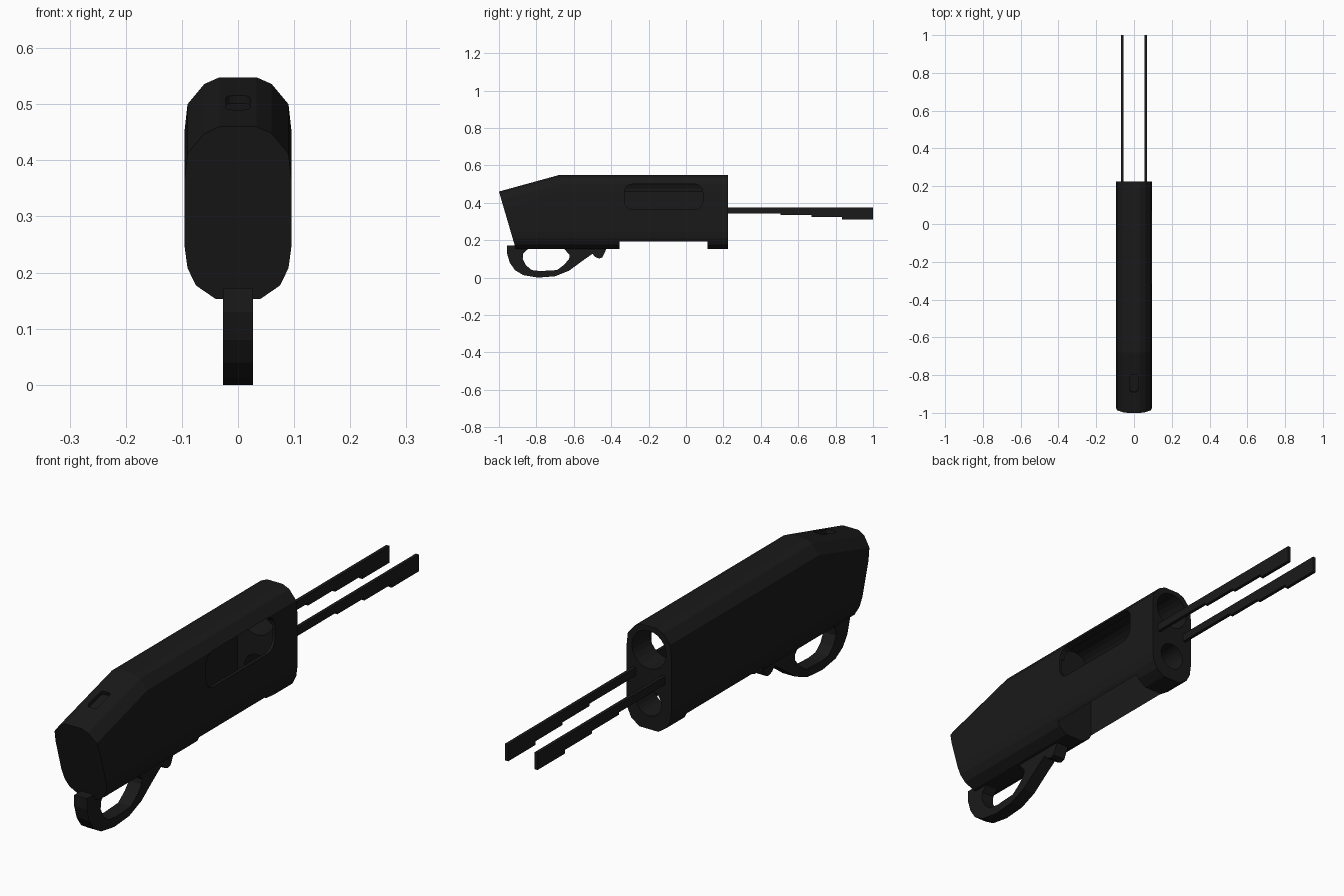
import bpy, bmesh, math
from mathutils import Matrix, Vector

if "Cube" in bpy.data.objects:
    bpy.data.objects.remove(bpy.data.objects["Cube"])

black = bpy.data.materials.new("gunmetal_black")
black.diffuse_color = (0.01, 0.01, 0.01, 1)
black.use_nodes = True
black.node_tree.nodes["Principled BSDF"].inputs["Base Color"].default_value = black.diffuse_color


def make(name, bm):
    bmesh.ops.recalc_face_normals(bm, faces=bm.faces)
    me = bpy.data.meshes.new(name)
    bm.to_mesh(me)
    bm.free()
    ob = bpy.data.objects.new(name, me)
    me.materials.append(black)
    bpy.context.collection.objects.link(ob)
    return ob


def loft(name, rings):
    bm = bmesh.new()
    vs = [[bm.verts.new(p) for p in r] for r in rings]
    n = len(vs[0])
    for a, b in zip(vs, vs[1:]):
        for i in range(n):
            j = (i + 1) % n
            bm.faces.new((a[i], a[j], b[j], b[i]))
    bm.faces.new(vs[0])
    bm.faces.new(vs[-1])
    return make(name, bm)


def prism(name, pts, axis, a, b):
    # extrude a 2D outline along x (y,z points), y (x,z points) or z (x,y points)
    put = {"x": lambda p, t: (t, p[0], p[1]),
           "y": lambda p, t: (p[0], t, p[1]),
           "z": lambda p, t: (p[0], p[1], t)}[axis]
    return loft(name, [[put(p, t) for p in pts] for t in (a, b)])


def rounded(cx, cy, w, h, r, seg=4):
    pts = []
    for k, (sx, sy) in enumerate([(1, 1), (-1, 1), (-1, -1), (1, -1)]):
        for i in range(seg + 1):
            t = math.pi / 2 * (k + i / seg)
            pts.append((cx + sx * (w / 2 - r) + r * math.cos(t),
                        cy + sy * (h / 2 - r) + r * math.sin(t)))
    return pts


def circle(cz, r, n=24):
    return [(r * math.cos(2 * math.pi * i / n), cz + r * math.sin(2 * math.pi * i / n))
            for i in range(n)]


def cut(ob, cutter):
    m = ob.modifiers.new("cut", "BOOLEAN")
    m.operation, m.solver, m.object = "DIFFERENCE", "EXACT", cutter
    bpy.context.view_layer.objects.active = ob
    bpy.ops.object.modifier_apply(modifier=m.name)
    bpy.data.objects.remove(cutter)


# receiver body: constant section, sloping top and slanted rear face
half = [(0.033, 0.553), (0.06, 0.541), (0.09, 0.505), (0.095, 0.46),
        (0.095, 0.25), (0.09, 0.213), (0.075, 0.182), (0.04, 0.158)]
sec = half + [(-x, z) for x, z in reversed(half)]
rear = []
for x, z in sec:
    z2 = z - 0.088 if z > 0.4 else z
    rear.append((x, -1 + (0.465 - z2) * 0.09 / 0.307, z2))
receiver = loft("receiver", [rear, [(x, -0.68, z) for x, z in sec],
                             [(x, 0.225, z) for x, z in sec]])

# inner cavity open at the bottom, barrel bore, magazine bore, ejection port
cut(receiver, prism("cavity_cutter", [(-0.083, 0.1), (0.083, 0.1), (0.083, 0.463), (-0.083, 0.463)],
                    "y", -0.355, 0.115))
cut(receiver, prism("barrel_cutter", circle(0.463, 0.073), "y", -0.355, 0.3))
cut(receiver, prism("magazine_cutter", circle(0.262, 0.053), "y", 0.05, 0.3))
cut(receiver, prism("port_cutter", rounded(-0.12, 0.437, 0.42, 0.136, 0.045), "x", 0.04, 0.15))

# shallow safety recess on the sloping top
safety = prism("safety_cutter", rounded(0, 0, 0.042, 0.095, 0.012, 3), "z", -0.015, 0.05)
safety.data.transform(Matrix.Translation((0, -0.845, 0.508)) @
                      Matrix.Rotation(math.atan2(0.088, 0.32), 4, "X"))
cut(receiver, safety)

# trigger guard: outline with an opening
outer = [(-0.957, 0.177), (-0.957, 0.135), (-0.942, 0.085), (-0.915, 0.045), (-0.87, 0.018),
         (-0.79, 0.005), (-0.7, 0.012), (-0.625, 0.042), (-0.56, 0.09), (-0.5, 0.132),
         (-0.485, 0.115), (-0.465, 0.107), (-0.447, 0.113), (-0.425, 0.16), (-0.425, 0.177)]
inner = [(-0.873, 0.105), (-0.855, 0.07), (-0.825, 0.045), (-0.78, 0.04), (-0.69, 0.045),
         (-0.65, 0.075), (-0.625, 0.105), (-0.622, 0.125), (-0.65, 0.157), (-0.7, 0.168),
         (-0.8, 0.168), (-0.85, 0.155), (-0.87, 0.135)]
guard = prism("trigger_guard", outer, "x", -0.027, 0.027)
cut(guard, prism("guard_cutter", inner, "x", -0.1, 0.1))

# twin action bars with stepped lower edge
bar = [(0.12, 0.38), (1, 0.38), (1, 0.315), (0.835, 0.315), (0.835, 0.329), (0.67, 0.329),
       (0.67, 0.339), (0.505, 0.339), (0.505, 0.348), (0.12, 0.348)]
for side, s in (("left", -1), ("right", 1)):
    prism("action_bar_" + side, bar, "x", s * 0.056, s * 0.069)

# settle the lowest point on the ground
low = min(v.co.z for v in guard.data.vertices)
for ob in bpy.context.collection.objects:
    ob.data.transform(Matrix.Translation(Vector((0, 0, -low))))
